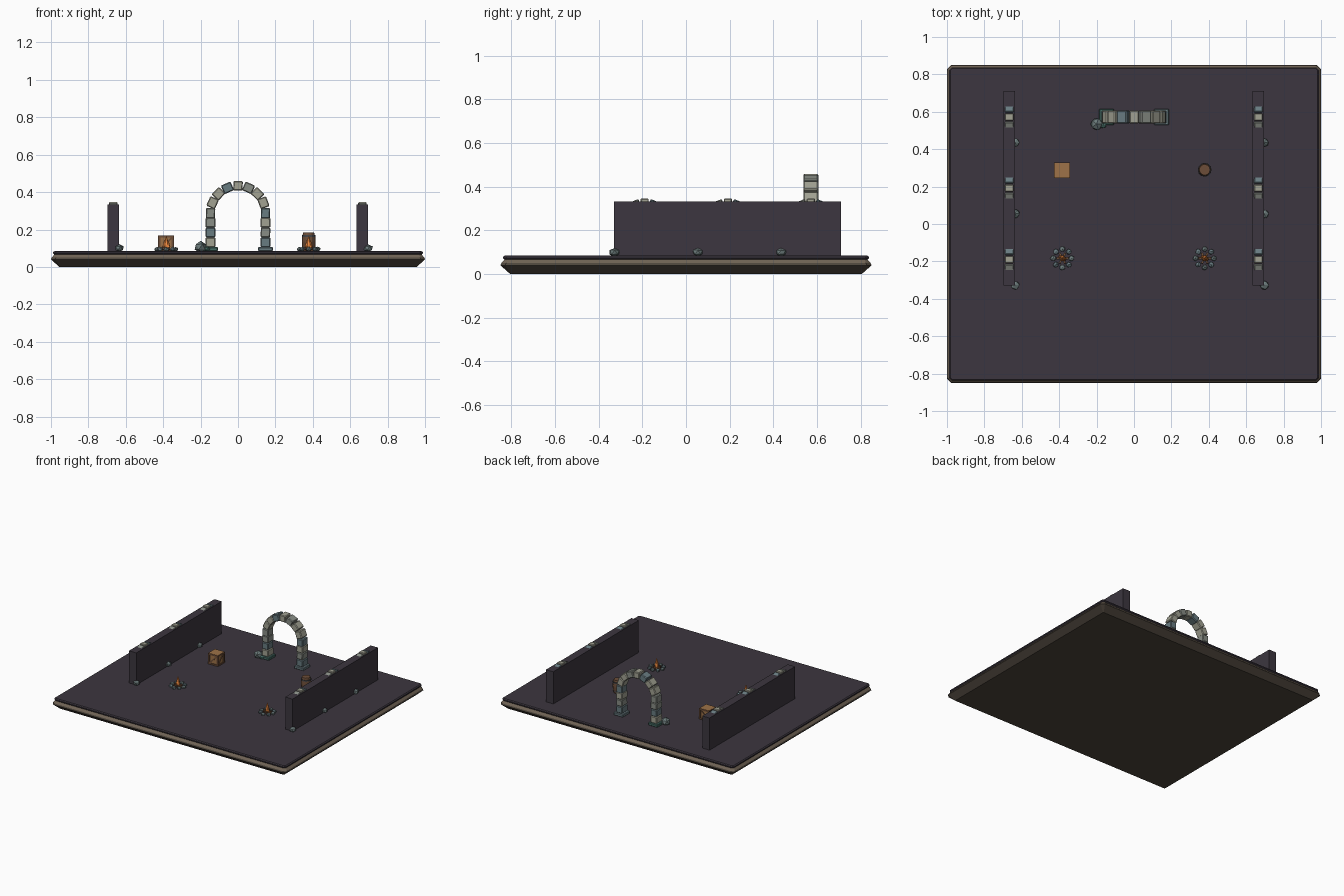
import bpy, bmesh, math, random
from mathutils import Matrix, Vector

if "Cube" in bpy.data.objects:
    bpy.data.objects.remove(bpy.data.objects["Cube"])

random.seed(4)
TOP = 0.085


def mat(name, rgb):
    m = bpy.data.materials.new(name)
    m.diffuse_color = (*rgb, 1)
    m.use_nodes = True
    m.node_tree.nodes["Principled BSDF"].inputs["Base Color"].default_value = m.diffuse_color
    return m


DARK = mat("dark_slate", (0.045, 0.037, 0.05))
EARTH = mat("earth", (0.075, 0.06, 0.045))
SAND = mat("sand", (0.16, 0.125, 0.09))
PALE = mat("pale_stone", (0.36, 0.36, 0.29))
GREY = mat("grey_stone", (0.25, 0.27, 0.24))
BLUE = mat("blue_stone", (0.14, 0.2, 0.22))
MOSS = mat("mossy_stone", (0.06, 0.15, 0.13))
ROCK = mat("rock", (0.15, 0.2, 0.2))
WOOD = mat("wood", (0.34, 0.17, 0.065))
BROWN = mat("dark_wood", (0.15, 0.075, 0.04))
IRON = mat("iron", (0.06, 0.06, 0.065))
FLAME = mat("flame", (0.85, 0.25, 0.05))
STONES = [PALE, BLUE, GREY]


def finish(bm, name, m):
    bmesh.ops.recalc_face_normals(bm, faces=bm.faces)
    me = bpy.data.meshes.new(name)
    bm.to_mesh(me)
    bm.free()
    me.materials.append(m)
    ob = bpy.data.objects.new(name, me)
    bpy.context.collection.objects.link(ob)
    return ob


def box(name, m, loc, size, rot=None, bevel=0.0):
    bm = bmesh.new()
    bmesh.ops.create_cube(bm, size=1, matrix=Matrix.Diagonal((*size, 1)))
    if bevel:
        bmesh.ops.bevel(bm, geom=bm.edges[:], offset=bevel, segments=1, affect='EDGES')
    bm.transform(Matrix.Translation(loc) @ (rot or Matrix()))
    return finish(bm, name, m)


def rock(name, loc, r, squash=0.8, m=ROCK):
    bm = bmesh.new()
    bmesh.ops.create_icosphere(bm, subdivisions=1, radius=r)
    for v in bm.verts:
        v.co *= random.uniform(0.88, 1.08)
        v.co.z *= squash
    bm.transform(Matrix.Translation(loc))
    return finish(bm, name, m)


def loft(name, m, rings):
    """Skin a list of equal-length point rings and cap both ends."""
    bm = bmesh.new()
    vs = [[bm.verts.new(p) for p in r] for r in rings]
    n = len(vs[0])
    for a, b in zip(vs, vs[1:]):
        for i in range(n):
            bm.faces.new((a[i], a[(i + 1) % n], b[(i + 1) % n], b[i]))
    bm.faces.new(vs[0])
    bm.faces.new(vs[-1])
    return finish(bm, name, m)


def rect(inset, z, c):
    x, y = 1 - inset, 0.85 - inset
    return [(x, y - c, z), (x - c, y, z), (c - x, y, z), (-x, y - c, z),
            (-x, c - y, z), (c - x, -y, z), (x - c, -y, z), (x, c - y, z)]


def circle(x, y, z, r, n):
    return [(x + r * math.cos(2 * math.pi * i / n), y + r * math.sin(2 * math.pi * i / n), z)
            for i in range(n)]


# ground: earth plinth, sandy upper chamfer, dark slab
loft("ground_base", EARTH, [rect(0.045, 0, 0.004), rect(0, 0.04, 0.022), rect(0.004, 0.05, 0.022)])
loft("ground_rim", SAND, [rect(0.004, 0.05, 0.022), rect(0.018, 0.066, 0.012)])
loft("ground_slab", DARK, [rect(0.018, 0.066, 0.012), rect(0.012, 0.072, 0.016),
                           rect(0.012, 0.079, 0.016), rect(0.019, TOP, 0.01)])

# side walls with arch crowns showing on top and boulders at the foot
for side, x in (("left", -0.667), ("right", 0.665)):
    box(f"{side}_wall", DARK, (x, 0.19, 0.2075), (0.062, 1.04, 0.25))
    for k, y in enumerate((-0.19, 0.192, 0.572)):
        for j, a in enumerate((-22.5, 0, 22.5)):
            t = math.radians(a)
            p = (x, y + 0.1 * math.sin(t), 0.225 + 0.1 * math.cos(t))
            box(f"{side}_wall_crown_{k}_{j}", (GREY, PALE, BLUE)[j], p, (0.046, 0.038, 0.042),
                Matrix.Rotation(-t, 4, 'X'), 0.004)
        rock(f"{side}_wall_boulder_{k}", (x + 0.032, y - 0.137, 0.1), 0.026)

# stone archway: stacked pillars and a ring of voussoirs
AY, AZ, AR = 0.572, 0.287, 0.147
for s, side in ((-1, "left"), (1, "right")):
    box(f"{side}_pillar_foot", MOSS if s < 0 else BLUE, (s * AR, AY, TOP + 0.01),
        (0.08, 0.088, 0.022), bevel=0.004)
    for i in range(3):
        box(f"{side}_pillar_block_{i}", STONES[(i + (s > 0)) % 3],
            (s * AR, AY, 0.131 + i * 0.053), (0.054 - 0.003 * (i % 2), 0.07, 0.052),
            Matrix.Rotation(random.uniform(-.04, .04), 4, 'Y'), 0.005)
for i in range(9):
    t = math.radians(-90 + 22.5 * i)
    wide = 0.056 if i != 4 else 0.05
    box(f"arch_block_{i}", (GREY, PALE, PALE, BLUE, PALE)[i % 5],
        (AR * math.sin(t), AY, AZ + AR * math.cos(t)), (wide, 0.068, 0.05),
        Matrix.Rotation(t + random.uniform(-.04, .04), 4, 'Y'), 0.005)
rock("arch_rubble_large", (-0.2, 0.535, 0.107), 0.037, 0.85)
rock("arch_rubble_small", (-0.165, 0.528, 0.097), 0.02, 0.8, MOSS)

# crate: panelled core, edge frame and diagonal braces
CX, CY, H = -0.385, 0.287, 0.036
CZ = TOP + 0.041
box("crate_core", WOOD, (CX, CY, CZ), (0.074, 0.074, 0.076))
for a in (-1, 1):
    for b in (-1, 1):
        box("crate_post", BROWN, (CX + a * H, CY + b * H, CZ), (0.012, 0.012, 0.082))
        box("crate_rail_x", BROWN, (CX, CY + a * H, CZ + b * H), (0.084, 0.012, 0.011))
        box("crate_rail_y", BROWN, (CX + a * H, CY, CZ + b * H), (0.012, 0.084, 0.011))
    box("crate_brace_front", BROWN, (CX, CY + a * H, CZ), (0.09, 0.008, 0.009),
        Matrix.Rotation(math.radians(-45), 4, 'Y'))
    box("crate_brace_side", BROWN, (CX + a * H, CY, CZ), (0.008, 0.09, 0.009),
        Matrix.Rotation(math.radians(45), 4, 'X'))
box("crate_lid", WOOD, (CX, CY, CZ + 0.038), (0.08, 0.08, 0.01))

# barrel with bulging staves and hoops
BX, BY = 0.378, 0.29
loft("barrel", BROWN, [circle(BX, BY, TOP + h, r, 12) for h, r in
                       ((0, 0.029), (0.025, 0.035), (0.05, 0.037), (0.075, 0.035), (0.1, 0.029))])
for k, (h, r) in enumerate(((0.014, 0.034), (0.076, 0.0365))):
    loft(f"barrel_hoop_{k}", IRON, [circle(BX, BY, TOP + h, r, 12),
                                    circle(BX, BY, TOP + h + 0.01, r, 12)])

# campfires: stone ring, crossed logs, pointed flames
for side, x in (("left", -0.383), ("right", 0.378)):
    y = -0.183
    for i in range(8):
        t = math.tau * i / 8
        rock(f"{side}_fire_stone_{i}", (x + 0.049 * math.cos(t), y + 0.049 * math.sin(t), 0.095),
             0.0165, 0.8, BLUE if i % 2 else ROCK)
    for i in range(3):
        box(f"{side}_fire_log_{i}", BROWN, (x, y, 0.094), (0.064, 0.011, 0.011),
            Matrix.Rotation(math.pi * i / 3, 4, 'Z') @ Matrix.Rotation(0.15, 4, 'Y'))
    for i, (dx, dy, r, h) in enumerate(((0, 0, 0.016, 0.072), (-0.011, 0.006, 0.01, 0.05),
                                        (0.011, -0.005, 0.01, 0.046))):
        loft(f"{side}_flame_{i}", FLAME, [circle(x + dx, y + dy, 0.094 + f * h, r * w, 6)
                                          for f, w in ((0, 0.6), (0.3, 1), (1, 0.05))])
